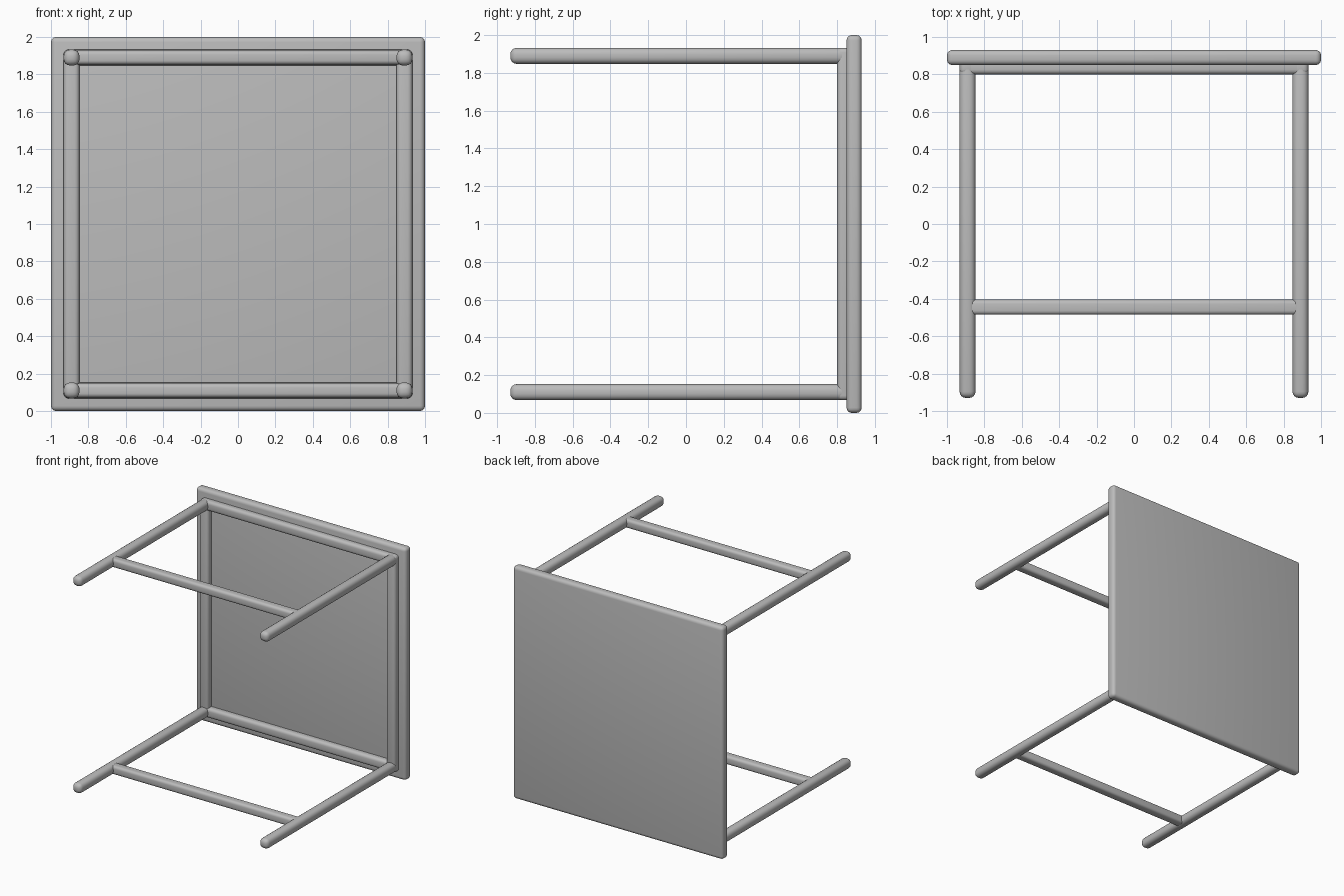
import bpy

if "Cube" in bpy.data.objects:
    bpy.data.objects.remove(bpy.data.objects["Cube"])

# Single plain grey finish
grey = bpy.data.materials.new("plain_grey")
grey.diffuse_color = (0.5, 0.5, 0.5, 1)
grey.use_nodes = True
grey.node_tree.nodes["Principled BSDF"].inputs["Base Color"].default_value = grey.diffuse_color


def rounded_box(name, center, size, radius, segments=4):
    """Box with softly rounded edges."""
    bpy.ops.mesh.primitive_cube_add(size=1, location=center)
    ob = bpy.context.object
    ob.name = name
    ob.scale = size
    bpy.ops.object.transform_apply(location=False, rotation=False, scale=True)
    bevel = ob.modifiers.new("round", 'BEVEL')
    bevel.width = radius
    bevel.segments = segments
    bpy.ops.object.modifier_apply(modifier="round")
    bpy.ops.object.shade_smooth_by_angle()
    ob.data.materials.append(grey)
    return ob


LEG = 0.89      # leg offset from the table centre
BAR = 0.085     # thickness of legs and bars
MID = 1.0       # height of the table centre, as it lies on its side

# Table top, standing upright at the back
rounded_box("table_top", (0, 0.89, MID), (2, 0.08, 2), 0.028)

for side, s in (("left", -1), ("right", 1)):
    # Legs pointing forward
    for level, t in (("lower", -1), ("upper", 1)):
        rounded_box(f"{level}_{side}_leg", (s * LEG, -0.035, MID + t * LEG),
                    (BAR, 1.79, BAR), 0.034)
    # Upright apron rails under the top
    rounded_box(f"{side}_apron", (s * LEG, 0.84, MID), (BAR, 0.08, 2 * LEG + BAR), 0.025)

for level, t in (("lower", -1), ("upper", 1)):
    # Horizontal apron rails under the top
    rounded_box(f"{level}_apron", (0, 0.84, MID + t * LEG), (2 * LEG + BAR, 0.08, BAR), 0.025)
    # Stretcher joining each pair of legs
    rounded_box(f"{level}_stretcher", (0, -0.445, MID + t * LEG), (2 * LEG, 0.08, 0.075), 0.022)
